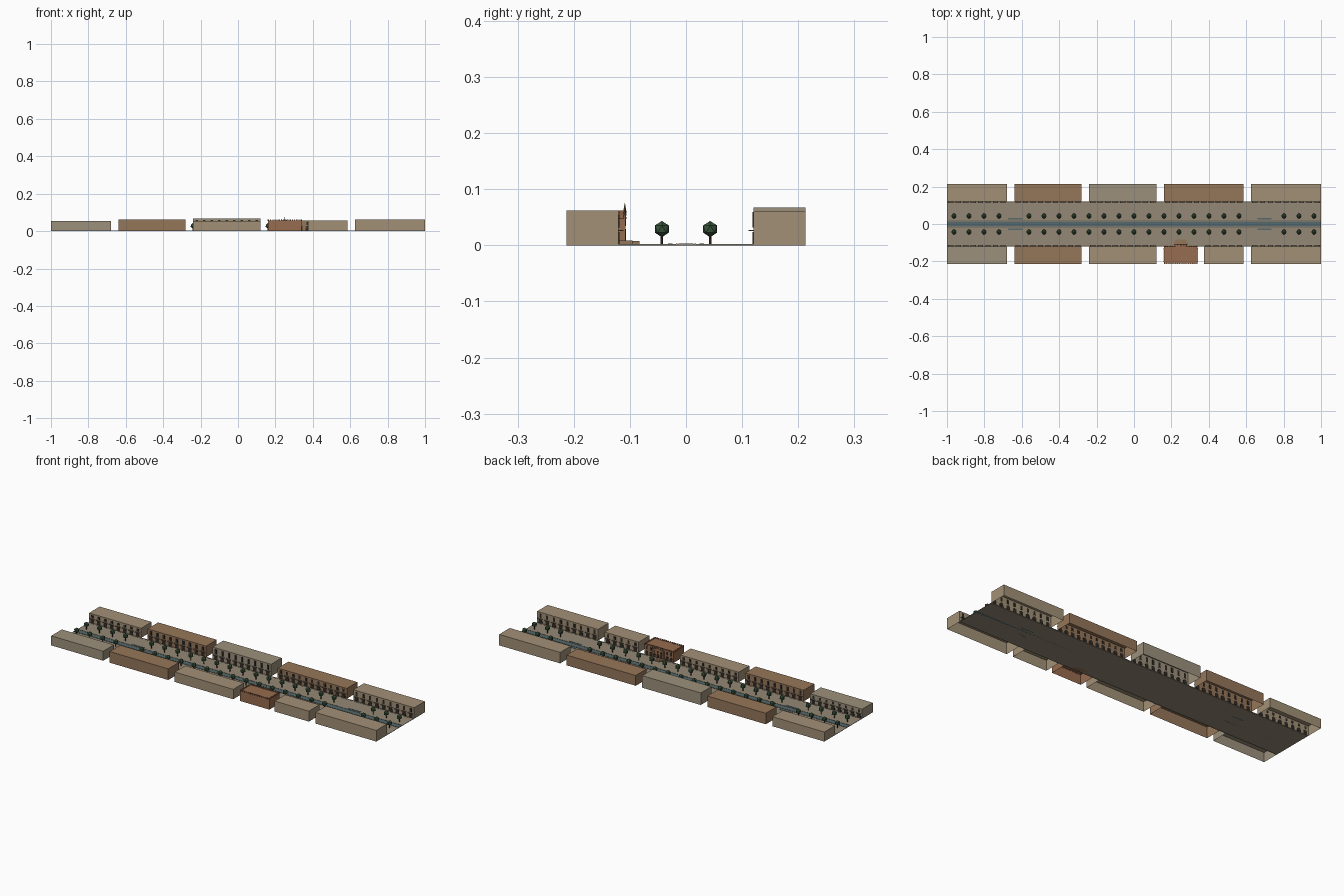
import bpy, bmesh, math
from mathutils import Matrix, Vector

if "Cube" in bpy.data.objects:
    bpy.data.objects.remove(bpy.data.objects["Cube"])


def material(name, rgb):
    m = bpy.data.materials.new(name)
    m.diffuse_color = (*rgb, 1)
    m.use_nodes = True
    m.node_tree.nodes["Principled BSDF"].inputs["Base Color"].default_value = m.diffuse_color
    return m


TAN = material("tan_stone", (0.36, 0.28, 0.18))
GREY = material("grey_stone", (0.33, 0.28, 0.20))
BROWN = material("brown_stone", (0.30, 0.18, 0.10))
RED = material("red_stone", (0.31, 0.15, 0.08))
PAVING = material("paving", (0.30, 0.25, 0.18))
KERB = material("kerb", (0.17, 0.14, 0.10))
BLUE = material("blue_track", (0.09, 0.14, 0.15))
GREEN = material("foliage", (0.04, 0.09, 0.045))
BARK = material("bark", (0.05, 0.03, 0.02))
DARK = material("dark_opening", (0.03, 0.025, 0.02))


def box(bm, x0, x1, y0, y1, z0, z1, open_bottom=False):
    size = Matrix.Diagonal((x1 - x0, y1 - y0, z1 - z0, 1))
    mid = Matrix.Translation(((x0 + x1) / 2, (y0 + y1) / 2, (z0 + z1) / 2))
    verts = bmesh.ops.create_cube(bm, size=1, matrix=mid @ size)["verts"]
    if open_bottom:
        faces = {f for v in verts for f in v.link_faces if f.normal.z < -0.9
                 or f.calc_center_median().z < z0 + 1e-5}
        bmesh.ops.delete(bm, geom=list(faces), context="FACES")


def prism(bm, outline, y0, y1):
    """Extrude an x,z outline along y."""
    face = bm.faces.new([bm.verts.new((x, y0, z)) for x, z in outline])
    new = bmesh.ops.extrude_face_region(bm, geom=[face])["geom"]
    bmesh.ops.translate(bm, vec=(0, y1 - y0, 0),
                        verts=[g for g in new if isinstance(g, bmesh.types.BMVert)])
    bmesh.ops.recalc_face_normals(bm, faces=bm.faces)


def arch(x, w, z0, z1, n=6):
    """Round-headed opening outline."""
    r = w / 2
    head = [(x + r * math.cos(math.pi * i / n), z1 - r + r * math.sin(math.pi * i / n))
            for i in range(n + 1)]
    return [(x - r, z0), (x + r, z0)] + head


def finish(bm, name, mat):
    mesh = bpy.data.meshes.new(name)
    bm.to_mesh(mesh)
    bm.free()
    mesh.materials.append(mat)
    ob = bpy.data.objects.new(name, mesh)
    bpy.context.collection.objects.link(ob)
    return ob


# Street slab, kerbs and central track
bm = bmesh.new()
box(bm, -1, 1, -0.12, 0.12, 0, 0.002)
finish(bm, "street_paving", PAVING)

bm = bmesh.new()
for s in (-1, 1):
    box(bm, -1, 1, s * 0.1125 - 0.0015, s * 0.1125 + 0.0015, 0, 0.0026)
    box(bm, -1, 1, s * 0.0165 - 0.001, s * 0.0165 + 0.001, 0, 0.0032)
finish(bm, "kerbs", KERB)

bm = bmesh.new()
box(bm, -1, 1, -0.0135, 0.0135, 0, 0.003)
for cx in (-0.635, 0.697):
    for s in (-1, 1):
        box(bm, cx - 0.038, cx + 0.038, s * 0.028 - 0.004, s * 0.028 + 0.004, 0, 0.0035)
finish(bm, "track_bed_and_stops", BLUE)

# Two rows of trees, with gaps at the stops
leaves, trunks = bmesh.new(), bmesh.new()
for i in range(-12, 13):
    if i in (-8, 8, 9):
        continue
    for y in (-0.043, 0.043):
        x = i * 0.0802
        bmesh.ops.create_icosphere(leaves, subdivisions=1, radius=0.0145,
                                   matrix=Matrix.Translation((x, y, 0.029)))
        bmesh.ops.create_cone(trunks, cap_ends=True, segments=6, radius1=0.0025,
                              radius2=0.002, depth=0.018,
                              matrix=Matrix.Translation((x, y, 0.010)))
finish(leaves, "tree_crowns", GREEN)
finish(trunks, "tree_trunks", BARK)

# Building blocks: x start, x end, side, height, material
blocks = [
    (-1.0, -0.68, 1, 0.053, TAN), (-0.64, -0.28, 1, 0.061, BROWN),
    (-0.24, 0.12, 1, 0.067, GREY), (0.16, 0.585, 1, 0.057, BROWN),
    (0.625, 1.0, 1, 0.061, TAN),
    (-1.0, -0.68, -1, 0.053, GREY), (-0.64, -0.28, -1, 0.062, BROWN),
    (-0.24, 0.12, -1, 0.055, TAN), (0.375, 0.585, -1, 0.058, TAN),
    (0.625, 1.0, -1, 0.062, TAN),
]
shops, windows, awnings = bmesh.new(), bmesh.new(), bmesh.new()
for n, (x0, x1, s, h, mat) in enumerate(blocks, 1):
    bm = bmesh.new()
    y0, y1 = sorted((s * 0.12, s * 0.213))
    box(bm, x0, x1, y0, y1, 0, h, open_bottom=True)
    finish(bm, f"building_{n}", mat)
    # Shop fronts, upper windows and awnings on the street face
    count = round((x1 - x0) / 0.04)
    step = (x1 - x0) / count
    for i in range(count):
        x = x0 + (i + 0.5) * step
        ya, yb = s * 0.1215, s * 0.1185
        prism(shops, arch(x, 0.022, 0.002, 0.024), ya, yb)
        box(windows, x - 0.006, x + 0.006, min(ya, yb), max(ya, yb), 0.032, h - 0.008)
        a, b = sorted((s * 0.12, s * 0.111))
        box(awnings, x - 0.014, x + 0.014, a, b, 0.0255, 0.027)
finish(shops, "shop_arches", DARK)
finish(windows, "upper_windows", DARK)
finish(awnings, "awnings", KERB)

# Landmark hall with projecting gabled porch and terrace
PX, TOP = 0.25, 0.057
bm = bmesh.new()
box(bm, 0.16, 0.34, -0.21, -0.12, 0, TOP, open_bottom=True)
finish(bm, "hall_body", RED)

bm = bmesh.new()
prism(bm, [(PX - 0.034, 0), (PX + 0.034, 0), (PX + 0.034, 0.048), (PX + 0.022, 0.054),
           (PX, 0.062), (PX - 0.022, 0.054), (PX - 0.034, 0.048)], -0.12, -0.108)
finish(bm, "hall_porch", RED)

bm = bmesh.new()
box(bm, PX - 0.04, PX + 0.04, -0.12, -0.095, 0, 0.009)
box(bm, PX - 0.03, PX + 0.03, -0.095, -0.083, 0, 0.008)
finish(bm, "hall_terrace", BROWN)

# Battlements round the roof edge
bm = bmesh.new()
for i in range(16):
    x = 0.163 + i * 0.0116
    for y in (-0.21, -0.121):
        box(bm, x - 0.003, x + 0.003, y - 0.003, y + 0.003, TOP - 0.003, 0.062)
for i in range(1, 8):
    y = -0.21 + i * 0.0111
    for x in (0.162, 0.338):
        box(bm, x - 0.003, x + 0.003, y - 0.003, y + 0.003, TOP - 0.003, 0.062)
finish(bm, "hall_battlements", RED)

# Pinnacles along the porch gable
bm = bmesh.new()
for dx, base, tip in ((-0.032, 0.047, 0.063), (-0.017, 0.053, 0.068), (0, 0.058, 0.075),
                      (0.017, 0.053, 0.068), (0.032, 0.047, 0.063)):
    bmesh.ops.create_cone(bm, cap_ends=True, segments=6, radius1=0.0032, radius2=0.0003,
                          depth=tip - base,
                          matrix=Matrix.Translation((PX + dx, -0.109, (base + tip) / 2)))
finish(bm, "porch_pinnacles", BROWN)

# Hall openings
bm = bmesh.new()
for dx in (-0.021, 0, 0.021):
    prism(bm, arch(PX + dx, 0.014, 0.009, 0.029), -0.109, -0.107)
    prism(bm, arch(PX + dx, 0.009, 0.034, 0.047), -0.109, -0.107)
for dx in (-0.075, -0.05, 0.05, 0.075):
    prism(bm, arch(PX + dx, 0.016, 0.002, 0.024), -0.121, -0.1185)
    prism(bm, arch(PX + dx, 0.011, 0.032, 0.05), -0.121, -0.1185)
finish(bm, "hall_openings", DARK)
